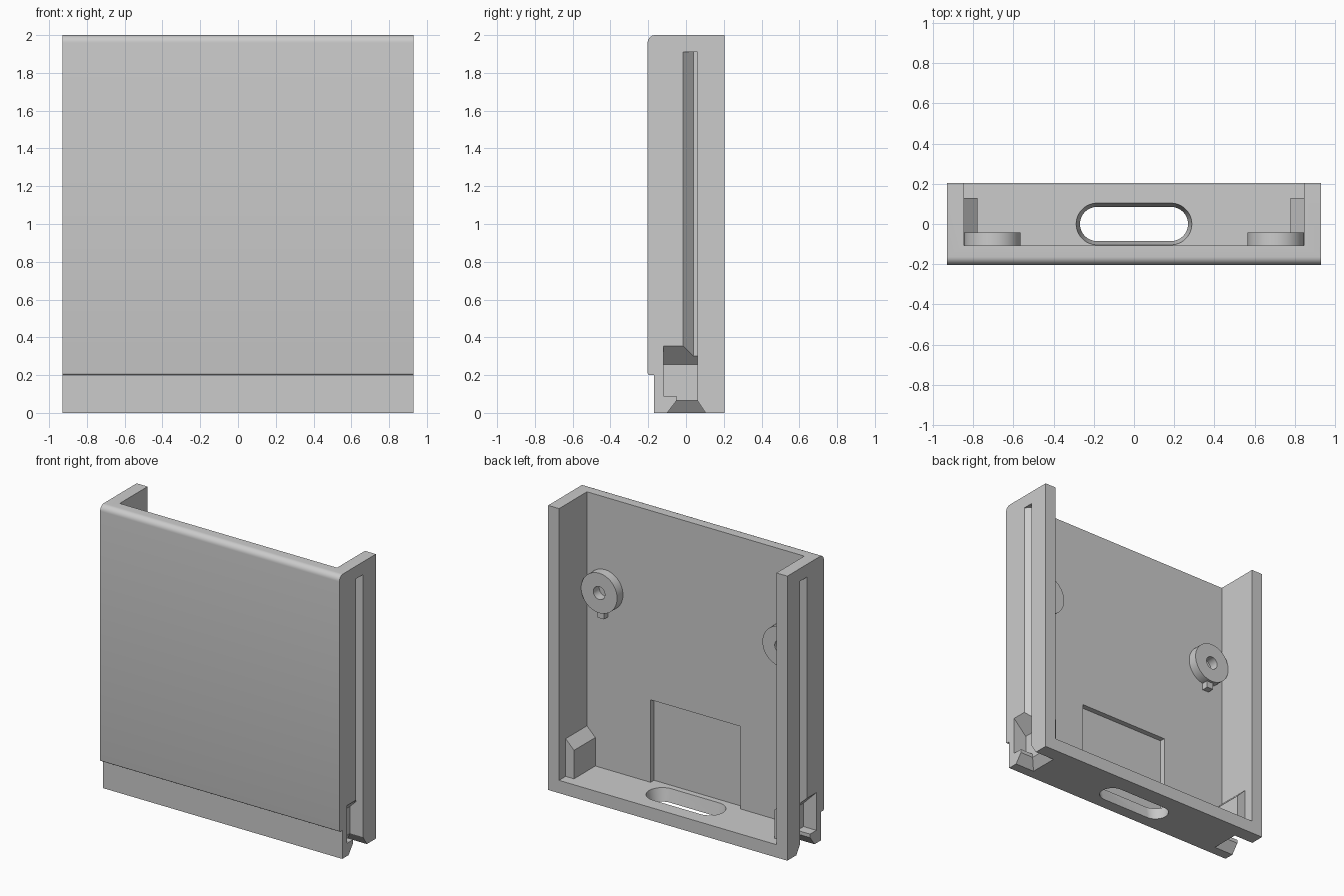
import bpy, bmesh, math

if "Cube" in bpy.data.objects:
    bpy.data.objects.remove(bpy.data.objects["Cube"], do_unlink=True)

grey = bpy.data.materials.new("light_grey")
grey.use_nodes = True
COLOUR = (0.6, 0.6, 0.6, 1)
grey.diffuse_color = COLOUR
grey.node_tree.nodes["Principled BSDF"].inputs["Base Color"].default_value = COLOUR

W, D, IN = 0.93, 0.203, 0.845       # half width, half depth, inner wall
PLATE = -0.107                      # inner face of the front plate
FLOOR = 0.09


def add(name, bm):
    bmesh.ops.recalc_face_normals(bm, faces=bm.faces)
    me = bpy.data.meshes.new(name)
    bm.to_mesh(me)
    bm.free()
    me.materials.append(grey)
    ob = bpy.data.objects.new(name, me)
    bpy.context.collection.objects.link(ob)
    return ob


def hull(name, pts):
    """Convex solid around the points."""
    bm = bmesh.new()
    for p in pts:
        bm.verts.new(p)
    bmesh.ops.convex_hull(bm, input=bm.verts)
    bmesh.ops.dissolve_limit(bm, angle_limit=0.001, verts=bm.verts, edges=bm.edges)
    return add(name, bm)


def box(name, x, y, z):
    return hull(name, [(a, b, c) for a in x for b in y for c in z])


def cylinder(name, x, z, r, y0, y1, n=48):
    ring = [(x + r * math.cos(math.tau * i / n), z + r * math.sin(math.tau * i / n)) for i in range(n)]
    return hull(name, [(a, y, c) for a, c in ring for y in (y0, y1)])


def combine(ob, other, op):
    mod = ob.modifiers.new(op, 'BOOLEAN')
    mod.operation, mod.object, mod.solver = op, other, 'EXACT'
    deps = bpy.context.evaluated_depsgraph_get()
    deps.update()
    ob.data = bpy.data.meshes.new_from_object(ob.evaluated_get(deps))
    ob.modifiers.clear()
    bpy.data.objects.remove(other, do_unlink=True)


# Outer block: side profile with rounded top edge and stepped foot
def arc(cy, cz, r, a0, a1, n=8):
    return [(cy + r * math.cos(a0 + (a1 - a0) * i / n), cz + r * math.sin(a0 + (a1 - a0) * i / n))
            for i in range(n + 1)]


profile = [(D, 0), (D, 2)]
profile += arc(-D + 0.04, 1.96, 0.04, math.pi / 2, math.pi)
profile += arc(-D + 0.012, 0.212, 0.012, math.pi, math.pi * 1.5, 4)
profile += [(-0.17, 0.2), (-0.17, 0)]
bm = bmesh.new()
face = bm.faces.new([bm.verts.new((-W, y, z)) for y, z in profile])
ext = bmesh.ops.extrude_face_region(bm, geom=[face])["geom"]
bmesh.ops.translate(bm, vec=(2 * W, 0, 0), verts=[v for v in ext if isinstance(v, bmesh.types.BMVert)])
body = add("cover_body", bm)

# Hollow, open at the back and top
combine(body, box("hollow", (-IN, IN), (PLATE, 1), (FLOOR, 3)), 'DIFFERENCE')

for s in (1, -1):
    # Inner corner block that houses the side pocket
    combine(body, hull("corner_block", [(s * x, y, z) for y in (PLATE - 0.02, 0.13)
            for x, z in ((0.88, 0.06), (0.88, 0.39), (0.78, 0.29), (0.78, 0.06))]), 'UNION')
    # Long side groove with one sloped flank
    combine(body, hull("groove", [(s * x, y, z) for z in (0.08, 1.91)
            for x, y in ((0.95, -0.035), (0.875, 0.04), (0.875, 0.06), (0.95, 0.06))]), 'DIFFERENCE')
    # Pocket with a sloped ceiling
    combine(body, hull("pocket", [(s * x, y, z) for y in (-0.12, 0.06)
            for x, z in ((0.95, 0.09), (0.95, 0.375), (0.83, 0.255), (0.83, 0.09))]), 'DIFFERENCE')
    # Neck and flared entry at the bottom
    combine(body, box("neck", (s * 0.83, s * 0.95), (-0.05, 0.06), (0.05, 0.12)), 'DIFFERENCE')
    combine(body, hull("entry", [(s * x, y, z) for x0, y0, y1, z in
            ((0.83, -0.05, 0.06, 0.065), (0.77, -0.11, 0.112, -0.013))
            for x in (x0, 0.95) for y in (y0, y1)]), 'DIFFERENCE')

# Tapered oblong opening through the floor
slot = []
for r, z in ((0.106, 0.1), (0.083, -0.01)):
    for i in range(48):
        a = math.tau * (i + 0.5) / 48
        slot.append((math.copysign(0.184, math.cos(a)) + r * math.cos(a), r * math.sin(a), z))
combine(body, hull("floor_slot", slot), 'DIFFERENCE')

# Shallow recess on the inside of the front plate
combine(body, box("recess", (-0.35, 0.35), (-0.145, 0), (FLOOR, 0.67)), 'DIFFERENCE')

# Ring bosses with small tabs below
parts = [body]
for s, side in ((1, "left"), (-1, "right")):
    boss = cylinder(side + "_boss", s * 0.705, 1.35, 0.14, PLATE - 0.005, -0.042)
    combine(boss, cylinder("hole", s * 0.705, 1.35, 0.045, PLATE - 0.001, 0.1, 32), 'DIFFERENCE')
    tab = box(side + "_boss_tab", (s * 0.68, s * 0.73), (PLATE - 0.005, -0.06), (1.165, 1.23))
    parts += [boss, tab]

# Smooth the curves, keep hard edges
bpy.ops.object.select_all(action='DESELECT')
for ob in parts:
    ob.select_set(True)
bpy.context.view_layer.objects.active = body
bpy.ops.object.shade_smooth_by_angle(angle=math.radians(30))
